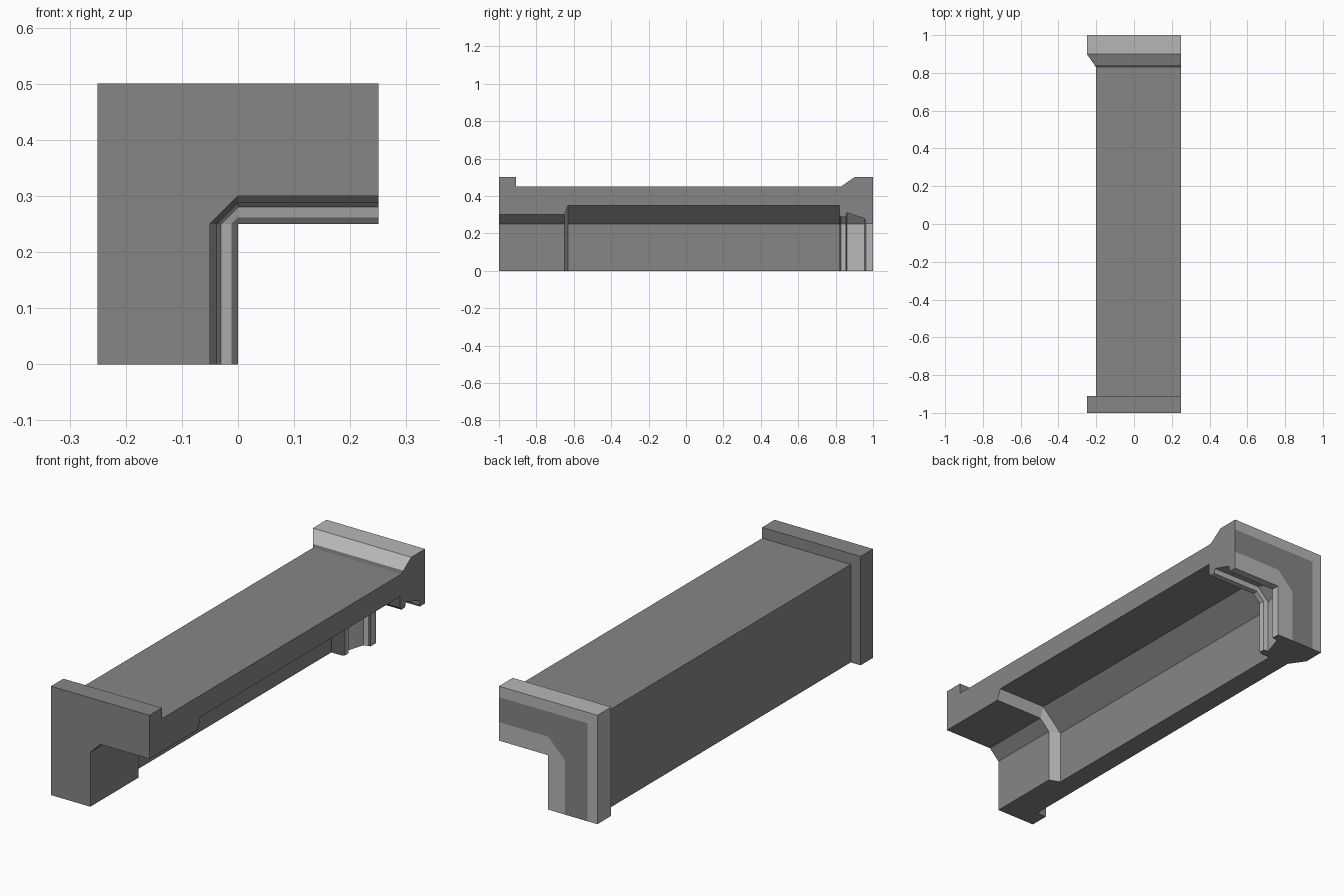
import bpy, bmesh

if "Cube" in bpy.data.objects:
    bpy.data.objects.remove(bpy.data.objects["Cube"])

BODY, LIGHT, DARK = 0, 1, 2


def material(name, v):
    m = bpy.data.materials.new(name)
    m.diffuse_color = (v, v, v, 1)
    m.use_nodes = True
    m.node_tree.nodes["Principled BSDF"].inputs["Base Color"].default_value = m.diffuse_color
    return m


mats = [material("mid grey", 0.24), material("light grey", 0.47), material("dark grey", 0.13)]

# Lengthwise stations: y, inner recess, outer flange height,
# then inner and outer colours of the stretch up to the next station
stations = [
    (-1.00, 0.05, 0.05, BODY, BODY),      # front flange
    (-0.91, 0.05, 0.05, BODY, BODY),
    (-0.91, 0.05, 0.00, BODY, BODY),      # thick front part
    (-0.65, 0.05, 0.00, LIGHT, BODY),     # step into the recess
    (-0.63, 0.10, 0.00, BODY, BODY),      # long recessed span
    (0.82, 0.10, 0.00, DARK, BODY),       # inner lip
    (0.82, 0.05, 0.00, DARK, BODY),
    (0.828, 0.037, 0.00, LIGHT, DARK),    # flange slope starts
    (0.843, 0.037, 0.01, LIGHT, LIGHT),
    (0.855, 0.037, 0.018, LIGHT, LIGHT),  # groove behind the lip
    (0.86, 0.06, 0.022, LIGHT, LIGHT),
    (0.90, 0.047, 0.05, LIGHT, LIGHT),
    (0.955, 0.03, 0.05, LIGHT, LIGHT),
    (0.96, 0.012, 0.05, DARK, LIGHT),
    (0.962, 0.00, 0.05, LIGHT, LIGHT),
    (1.00, 0.00, 0.05, LIGHT, LIGHT),     # light border bands on the back face
    (1.00, 0.085, 0.00, BODY, BODY),
]


def section(bm, y, d, o):
    """L-shaped cross-section with a chamfered inner corner."""
    pts = [(-d, 0), (-d, 0.25), (0, 0.25 + d), (0.25, 0.25 + d),
           (0.25, 0.45 + o), (-0.2 - o, 0.45 + o), (-0.2 - o, 0)]
    return [bm.verts.new((x, y, z)) for x, z in pts]


bm = bmesh.new()
rings = [section(bm, *s[:3]) for s in stations]

# Skin between neighbouring sections
for s, t, a, b in zip(stations, stations[1:], rings, rings[1:]):
    for i in range(7):
        cut_end = i in (3, 6)
        if cut_end and s[0] == t[0]:
            continue
        j = (i + 1) % 7
        f = bm.faces.new((a[i], a[j], b[j], b[i]))
        f.material_index = BODY if cut_end else (s[3] if i < 3 else s[4])

# End faces
bm.faces.new(rings[0])
bm.faces.new(rings[-1])

bmesh.ops.remove_doubles(bm, verts=bm.verts[:], dist=1e-5)
bmesh.ops.recalc_face_normals(bm, faces=bm.faces[:])

mesh = bpy.data.meshes.new("corner_beam")
bm.to_mesh(mesh)
bm.free()
for m in mats:
    mesh.materials.append(m)
beam = bpy.data.objects.new("corner_beam", mesh)
bpy.context.collection.objects.link(beam)
